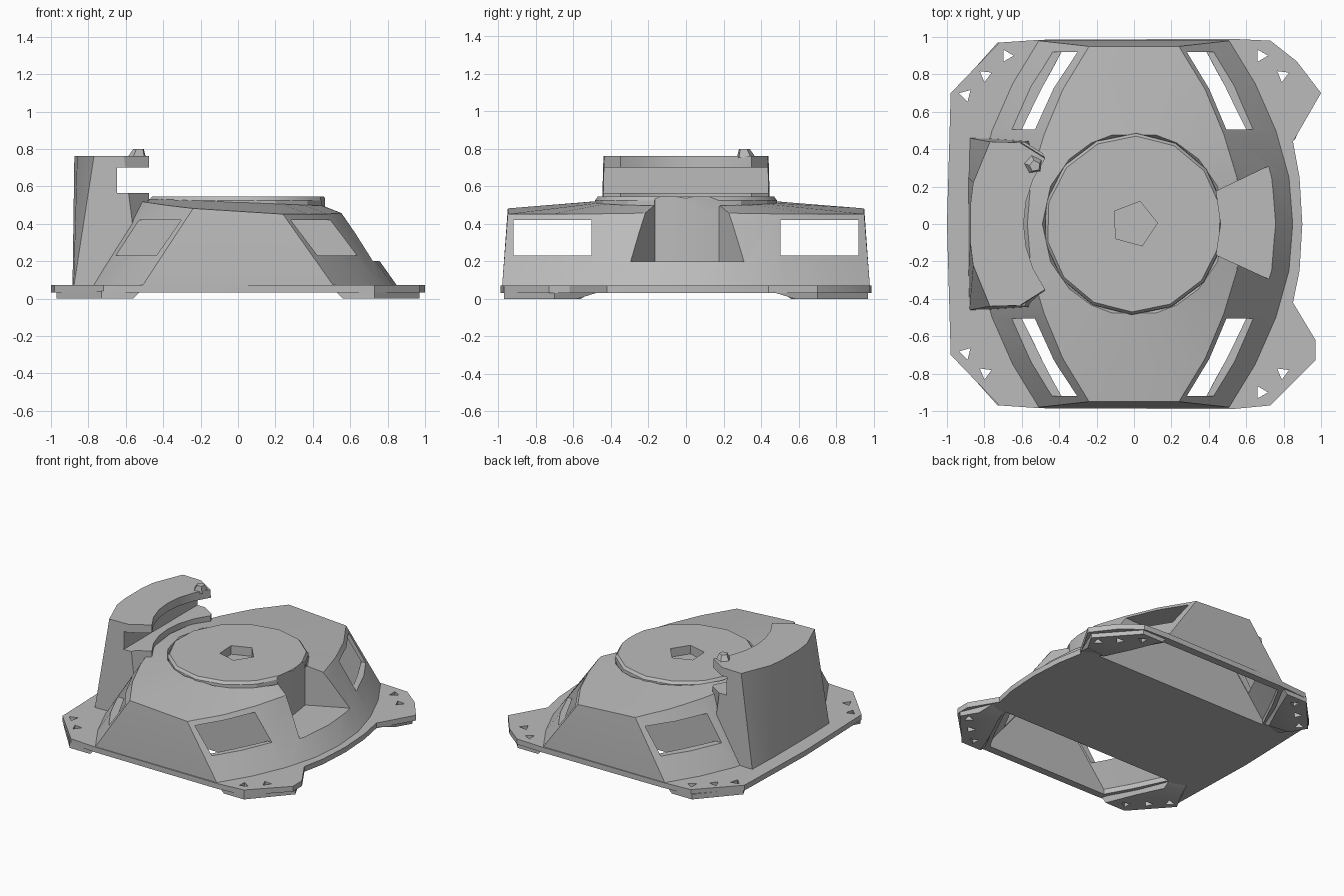
import bpy
import bmesh
from math import sin, cos, pi, radians, hypot

default = bpy.data.objects.get("Cube")
if default:
    bpy.data.objects.remove(default, do_unlink=True)

grey = bpy.data.materials.new("plain_grey")
grey.use_nodes = True
COLOUR = (0.5, 0.5, 0.5, 1)
grey.diffuse_color = COLOUR
grey.node_tree.nodes["Principled BSDF"].inputs["Base Color"].default_value = COLOUR


def loft(name, rings):
    """Closed solid through rings with equal point counts."""
    bm = bmesh.new()
    loops = [[bm.verts.new(p) for p in ring] for ring in rings]
    for a, b in zip(loops, loops[1:]):
        for i in range(len(a)):
            j = (i + 1) % len(a)
            bm.faces.new((a[i], a[j], b[j], b[i]))
    bm.faces.new(loops[0])
    bm.faces.new(loops[-1])
    bmesh.ops.recalc_face_normals(bm, faces=bm.faces)
    mesh = bpy.data.meshes.new(name)
    bm.to_mesh(mesh)
    bm.free()
    mesh.materials.append(grey)
    obj = bpy.data.objects.new(name, mesh)
    bpy.context.collection.objects.link(obj)
    return obj


def at(points, z):
    return [(x, y, z) for x, y in points]


def prism(name, points, z0, z1):
    return loft(name, [at(points, z0), at(points, z1)])


def box(name, x0, x1, y0, y1, z0, z1):
    return prism(name, [(x0, y0), (x1, y0), (x1, y1), (x0, y1)], z0, z1)


def circle(radius, n, turn=0.0, x=0.0, y=0.0):
    return [(x + radius * cos(turn + 2 * pi * i / n),
             y + radius * sin(turn + 2 * pi * i / n)) for i in range(n)]


def mirror_y(half):
    """Continue a half outline, ending on y = 0, to its other half."""
    return half + [(x, -y) for x, y in reversed(half) if y != 0]


def both_sides(half):
    right = mirror_y(half)
    return right + [(-x, y) for x, y in reversed(right)]


def cut(target, cutters):
    for c in cutters:
        mod = target.modifiers.new("cut", "BOOLEAN")
        mod.operation = "DIFFERENCE"
        mod.solver = "EXACT"
        mod.object = c
        bpy.context.view_layer.objects.active = target
        bpy.ops.object.modifier_apply(modifier=mod.name)


# Housing with bowed sloping ends and a slightly tilted domed roof
foot = both_sides([(.51, .98), (.65, .75), (.76, .5), (.83, .25), (.85, 0)])
rim = both_sides([(.24, .95), (.38, .72), (.48, .48), (.55, .25), (.57, 0)])
roof = [(x, y, .5 - .033 * abs(y) / .95 - .063 * x) for x, y in rim]
inner = [(.49 * x / hypot(x, y), .49 * y / hypot(x, y)) for x, y in rim]
crown = [(x, y, .515 - .04 * x) for x, y in inner]
sunk = [(x * .9, y * .9, .44) for x, y in inner]
housing = loft("housing", [at(foot, .05), at(foot, .07), roof, crown, sunk])

# Base flange with corner ears
flange = prism("base_flange", [
    (.52, .99), (.73, .98), (.87, .87), (1, .7), (.85, .44), (.885, .25),
    (.9, 0), (.885, -.25), (.85, -.42), (.97, -.62), (.97, -.73),
    (.73, -.97), (.52, -.99), (-.5, -.985), (-.72, -.97), (-.98, -.7),
    (-1, 0), (-.98, .7), (-.72, .97), (-.5, .985)], .032, .072)

# Foot pads under the ears
pads = []
for side, sx in (("left", 1), ("right", -1)):
    for end, sy in (("front", -1), ("back", 1)):
        top = [(.52, .97), (.73, .97), (.97, .7), (.86, .45), (.74, .5), (.64, .75)]
        low = [(.56, .97), (.73, .97), (.97, .7), (.9, .58), (.74, .56), (.65, .75)]
        pads.append(loft(f"{end}_{side}_foot_pad", [
            [(sx * x, sy * y, 0) for x, y in low],
            [(sx * x, sy * y, .04) for x, y in top]]))

# Raised disc on the roof
disc = loft("roof_disc", [at(circle(.49, 14, .2), .42),
                          at(circle(.485, 14, .2), .525),
                          at(circle(.47, 14, .2), .545)])

# Tower with a concave inner face
hollow = [(-(.59 ** 2 - y * y) ** .5, y) for y in (.35, .24, .12, 0)]
tower_low = mirror_y([(-.885, .1), (-.885, .25), (-.88, .46), (-.52, .45)] + hollow)
tower_top = mirror_y([(-.875, .1), (-.86, .22), (-.77, .44), (-.61, .435)] + hollow)
tower = loft("tower", [at(tower_low, .05), at(tower_top, .762)])
nub = loft("tower_nub", [at(circle(.055, 5, .5, -.54, .32), .75),
                         at(circle(.03, 5, .5, -.53, .31), .8)])

# Cutters: side pockets open below, windows, notch, recess, slot
pockets, windows = [], []
for s in (-1, 1):
    wide = [(.51, .93), (.61, .75), (.73, .5)]
    narrow = [(.23, .93), (.34, .72), (.45, .5)]
    wide += [(-x, y) for x, y in reversed(wide)]
    narrow += [(-x, y) for x, y in reversed(narrow)]
    pockets.append(loft("pocket_cutter", [[(x, s * y, -.02) for x, y in wide],
                                          [(x, s * y, .07) for x, y in wide],
                                          [(x, s * y, .421) for x, y in narrow]]))
    y0, y1 = sorted((s * .505, s * .92))
    windows.append(box("window_cutter", -1.1, 1.1, y0, y1, .23, .42))
notch = prism("notch_cutter", [(.44, -.165), (.465, 0), (.44, .175),
                               (.95, .42), (.95, -.4)], .2, 1)
recess = prism("recess_cutter", circle(.125, 5, .05), .48, 1)
slot = box("slot_cutter", -.648, -.3, -.6, .6, .565, .7)

# Triangular screw holes; the ones under the wall are blind
holes = []
for sx in (-1, 1):
    for sy in (-1, 1):
        for i, (x, y) in enumerate(((.68, .9), (.795, .795), (.9, .69))):
            blind = (sx > 0 and i == 2) or (sx < 0 and sy < 0 and i == 0)
            holes.append(prism("hole_cutter", circle(.037, 3, .4 * i, sx * x, sy * y),
                               -.1, .03 if blind else .2))

cut(housing, pockets + windows + [notch])
cut(flange, pockets + holes)
for i, pad in enumerate(pads):
    cut(pad, holes[(1 - i % 2 and 0) or 0:])
cut(disc, [notch, recess])
cut(tower, [slot])

for c in pockets + windows + holes + [notch, recess, slot]:
    bpy.data.objects.remove(c, do_unlink=True)

# Soft shading on the curved walls, crisp edges elsewhere
for obj in [housing, flange, disc, tower, nub] + pads:
    bpy.ops.object.select_all(action="DESELECT")
    obj.select_set(True)
    bpy.context.view_layer.objects.active = obj
    bpy.ops.object.shade_smooth_by_angle(angle=radians(25))
